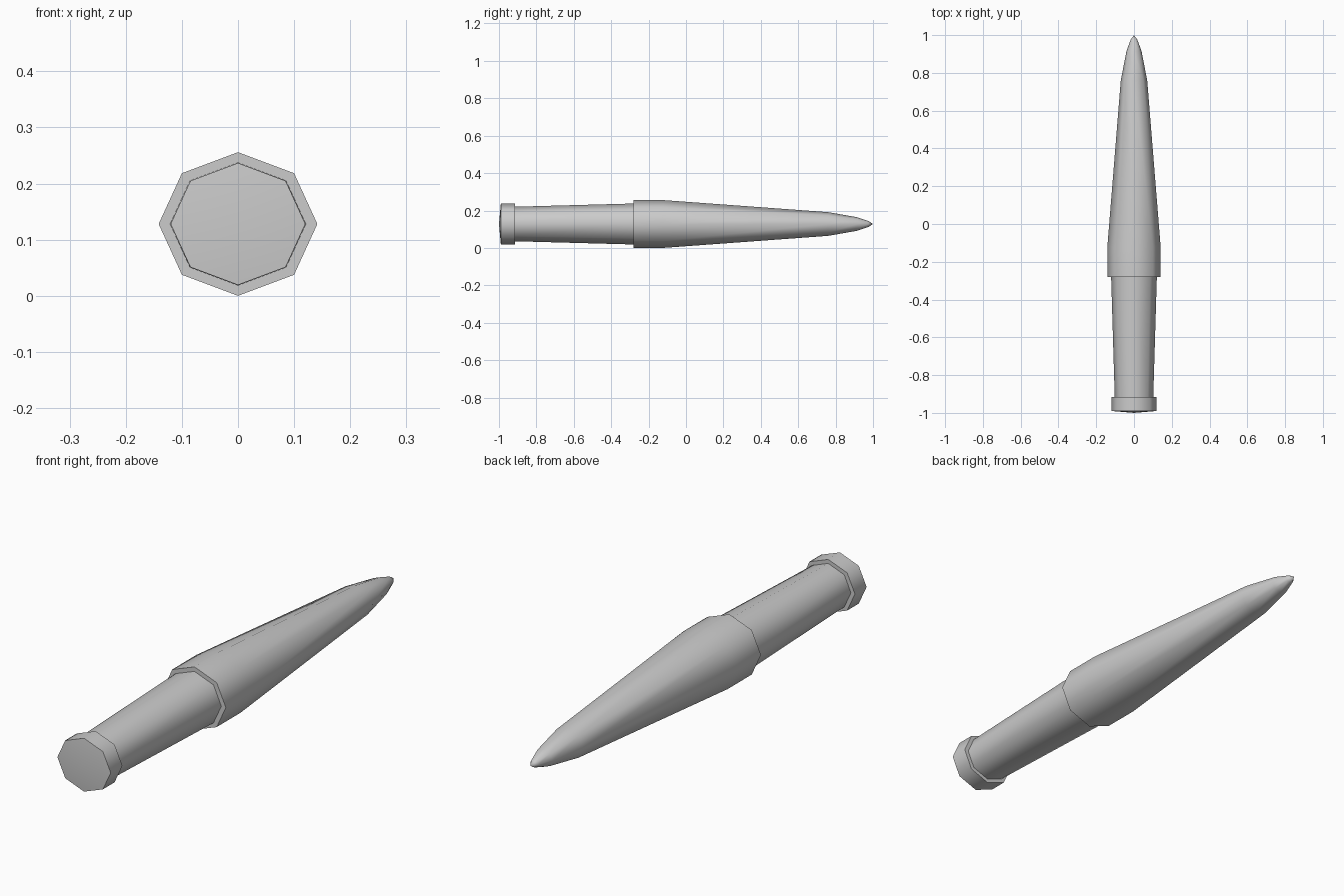
import bpy, bmesh
from math import cos, sin, pi, radians

if "Cube" in bpy.data.objects:
    bpy.data.objects.remove(bpy.data.objects["Cube"])

SIDES = 8
CENTRE_Z = 0.128
FLATTEN = 0.905  # height / width of the cross-section


def lathe(name, profile):
    """Skin octagonal rings along y; profile = (y, half width), 0 makes a point."""
    bm = bmesh.new()
    rings = []
    for y, r in profile:
        n = SIDES if r > 0 else 1
        rings.append([bm.verts.new((r * cos(2 * pi * i / SIDES), y,
                                    CENTRE_Z + FLATTEN * r * sin(2 * pi * i / SIDES)))
                      for i in range(n)])
    for a, b in zip(rings, rings[1:]):
        for i in range(SIDES):
            j = (i + 1) % SIDES
            quad = [a[i % len(a)], a[j % len(a)], b[j % len(b)], b[i % len(b)]]
            bm.faces.new(list(dict.fromkeys(quad)))
    bmesh.ops.recalc_face_normals(bm, faces=bm.faces)
    mesh = bpy.data.meshes.new(name)
    bm.to_mesh(mesh)
    bm.free()
    obj = bpy.data.objects.new(name, mesh)
    bpy.context.collection.objects.link(obj)
    bpy.ops.object.select_all(action='DESELECT')
    obj.select_set(True)
    bpy.context.view_layer.objects.active = obj
    bpy.ops.object.shade_smooth_by_angle(angle=radians(60))
    return obj


# One closed skin: domed end cap and rim, tapered sleeve, shouldered body, pointed tip
lathe("casing_and_pointed_body", [
    (-1.0, 0), (-0.99, 0.120), (-0.915, 0.120),                # end cap and rim
    (-0.915, 0.102), (-0.28, 0.121),                           # sleeve
    (-0.28, 0.1414), (-0.125, 0.1414),                         # shoulder
    (0.76, 0.070), (0.915, 0.040), (0.975, 0.018), (1.0, 0),   # taper and tip
])
